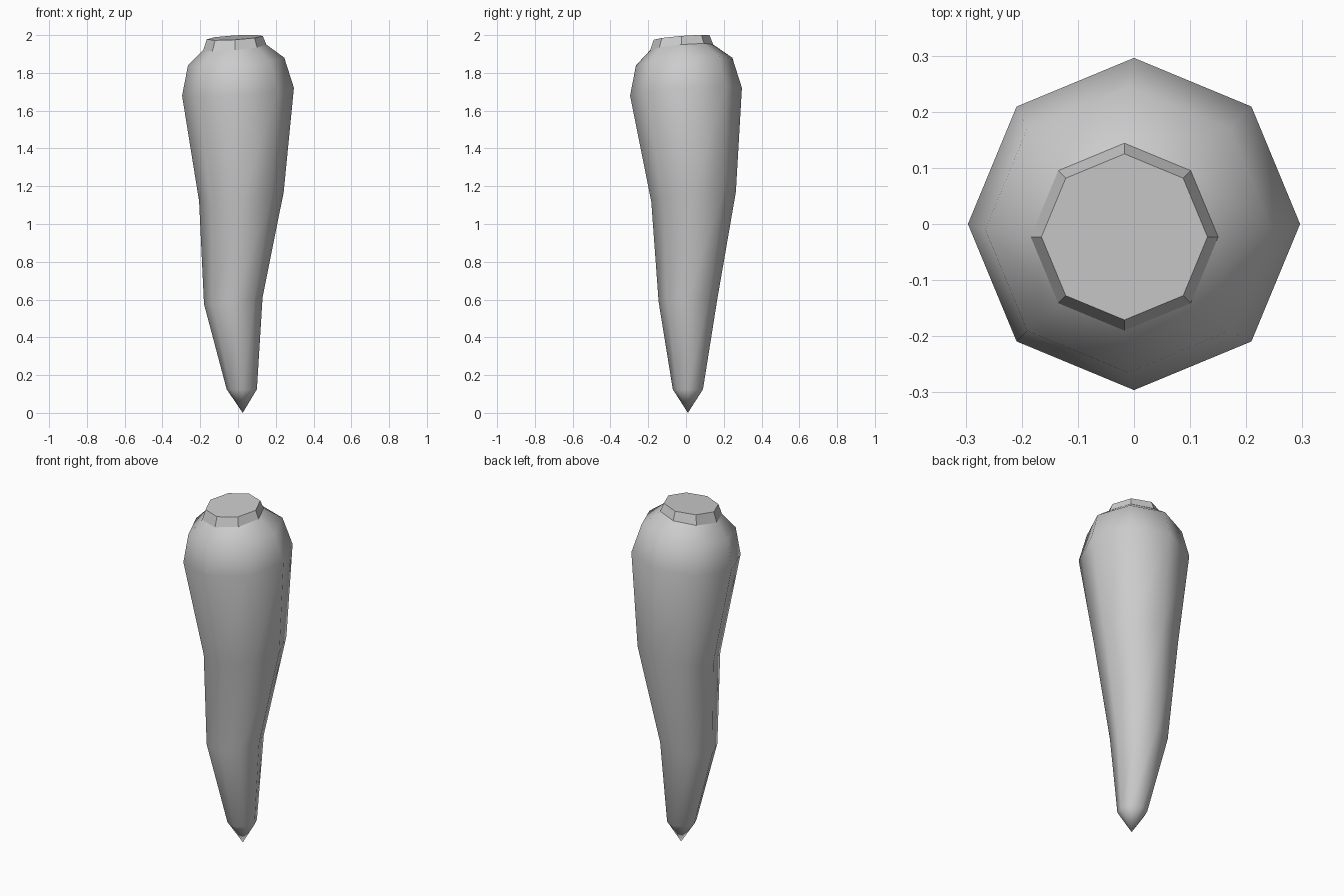
import bpy, math

cube = bpy.data.objects.get("Cube")
if cube:
    bpy.data.objects.remove(cube, do_unlink=True)

SIDES = 8
grey = bpy.data.materials.new("pale grey")
grey.use_nodes = True
grey.diffuse_color = (0.6, 0.6, 0.6, 1)
grey.node_tree.nodes["Principled BSDF"].inputs["Base Color"].default_value = (0.6, 0.6, 0.6, 1)


def loft(name, rings, tip=None, cap=False):
    """Join tilted octagons (x, y, z, radius, x slope, y slope), listed upwards."""
    verts, faces = [], []
    for x, y, z, r, sx, sy in rings:
        for k in range(SIDES):
            a = math.tau * k / SIDES
            dx, dy = r * math.cos(a), r * math.sin(a)
            verts.append((x + dx, y + dy, z + dx * sx + dy * sy))
    for i in range(len(rings) - 1):
        for k in range(SIDES):
            a, b = i * SIDES + k, i * SIDES + (k + 1) % SIDES
            faces.append((a, b, b + SIDES, a + SIDES))
    if tip:
        verts.append(tip)
        faces += [((k + 1) % SIDES, k, len(verts) - 1) for k in range(SIDES)]
    if cap:
        start = (len(rings) - 1) * SIDES
        faces.append(tuple(range(start, start + SIDES)))
    mesh = bpy.data.meshes.new(name)
    mesh.from_pydata(verts, [], faces)
    mesh.materials.append(grey)
    obj = bpy.data.objects.new(name, mesh)
    bpy.context.collection.objects.link(obj)
    return obj


# Bent, tapering root with a pointed tip and rounded shoulder
neck_base = (-0.017, -0.023, 1.935, 0.167, 0.09, 0.09)
root = loft("root_body", [
    (0.02, 0.01, 0.125, 0.08, 0, 0),
    (-0.025, 0.01, 0.593, 0.155, 0.11, 0.03),
    (0.018, 0.04, 1.145, 0.224, 0.11, 0.11),
    (0, 0, 1.70, 0.296, 0.07, 0.07),
    (-0.01, -0.01, 1.86, 0.255, 0.08, 0.08),
    neck_base,
], tip=(0.025, 0.01, 0))
root.data.shade_smooth()

# Short cut stem collar with a flat top
loft("stem_collar", [neck_base, (-0.017, -0.023, 1.987, 0.148, 0.06, 0.08)], cap=True)
